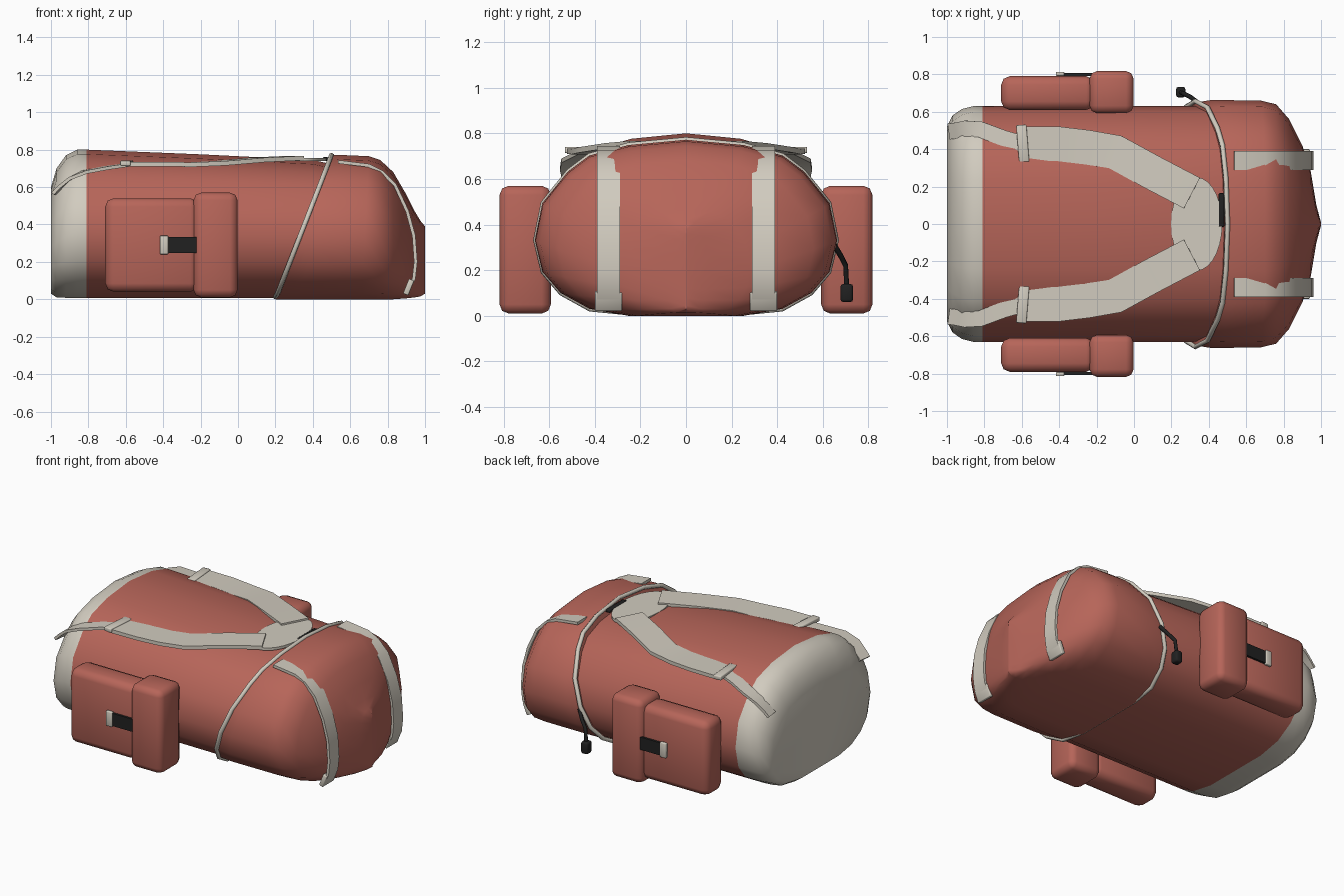
import bpy, bmesh, math
from mathutils import Vector, Matrix

cube = bpy.data.objects.get("Cube")
if cube:
    bpy.data.objects.remove(cube, do_unlink=True)


def material(name, rgb):
    m = bpy.data.materials.new(name)
    m.use_nodes = True
    m.diffuse_color = (*rgb, 1)
    m.node_tree.nodes["Principled BSDF"].inputs["Base Color"].default_value = (*rgb, 1)
    return m


RED = material("brick red fabric", (0.47, 0.13, 0.10))
CREAM = material("cream webbing", (0.64, 0.60, 0.52))
BLACK = material("black trim", (0.015, 0.015, 0.015))


def finish(name, bm, mats, angle=40):
    bmesh.ops.recalc_face_normals(bm, faces=bm.faces)
    mesh = bpy.data.meshes.new(name)
    bm.to_mesh(mesh)
    bm.free()
    ob = bpy.data.objects.new(name, mesh)
    bpy.context.collection.objects.link(ob)
    for m in mats:
        mesh.materials.append(m)
    bpy.ops.object.select_all(action='DESELECT')
    bpy.context.view_layer.objects.active = ob
    ob.select_set(True)
    bpy.ops.object.shade_smooth_by_angle(angle=math.radians(angle))
    return ob


def loft(rings):
    bm = bmesh.new()
    rows = [[bm.verts.new(p) for p in ring] for ring in rings]
    n = len(rows[0])
    for a, b in zip(rows, rows[1:]):
        for i in range(n):
            j = (i + 1) % n
            bm.faces.new((a[i], a[j], b[j], b[i]))
    bm.faces.new(rows[0])
    bm.faces.new(rows[-1])
    return bm


# Half cross-section of the bag: fraction of half width, fraction of height
HALF = [(0, 0), (.38, 0), (.64, .04), (.83, .13), (.95, .25), (1, .43),
        (.95, .64), (.78, .82), (.64, .91), (.38, .97), (0, 1)]
SECTION = HALF + [(-y, z) for y, z in HALF[-2:0:-1]]


def ring(x, half_width, top, bottom, lean=0):
    return [Vector((x + lean * z, half_width * y, bottom + (top - bottom) * z))
            for y, z in SECTION]


def ribbon(name, points, width, thick, mat, side=None):
    pts = [Vector(p) for p in points]
    rings = []
    for i, p in enumerate(pts):
        t = (pts[min(i + 1, len(pts) - 1)] - pts[max(i - 1, 0)]).normalized()
        s = (Vector(side) if side else Vector((0, 0, 1)).cross(t)).normalized()
        up = t.cross(s).normalized()
        rings.append([p + s * (a * width / 2) + up * (b * thick / 2)
                      for a, b in ((-1, -1), (1, -1), (1, 1), (-1, 1))])
    return finish(name, loft(rings), [mat], 35)


def box(name, center, size, mat, bevel=0, rot=(0, 0, 0)):
    bm = bmesh.new()
    bmesh.ops.create_cube(bm, size=1, matrix=Matrix.Diagonal((*size, 1)))
    if bevel:
        bmesh.ops.bevel(bm, geom=bm.edges[:], offset=bevel, segments=2,
                        profile=0.5, affect='EDGES')
    ob = finish(name, bm, [mat], 50)
    ob.location = center
    ob.rotation_euler = rot
    return ob


def cord(name, points, radius, mat, cyclic=False):
    cu = bpy.data.curves.new(name, 'CURVE')
    cu.dimensions = '3D'
    cu.bevel_depth = radius
    cu.bevel_resolution = 1
    cu.use_fill_caps = True
    sp = cu.splines.new('POLY')
    sp.points.add(len(points) - 1)
    for q, p in zip(sp.points, points):
        q.co = (*p, 1)
    sp.use_cyclic_u = cyclic
    cu.materials.append(mat)
    ob = bpy.data.objects.new(name, cu)
    bpy.context.collection.objects.link(ob)
    bpy.ops.object.select_all(action='DESELECT')
    bpy.context.view_layer.objects.active = ob
    ob.select_set(True)
    bpy.ops.object.convert(target='MESH')


# Main body with a cream base panel
bm = loft([ring(*r) for r in (
    (-1, .52, .60, .03), (-.97, .58, .70, .01), (-.92, .615, .77, .008),
    (-.86, .63, .80, .008), (-.81, .63, .80, .008), (-.2, .63, .775, .008),
    (.4, .63, .745, .008), (.6, .60, .70, .02))])
for f in bm.faces:
    f.material_index = 1 if f.calc_center_median().x < -.81 else 0
finish("body", bm, [RED, CREAM], 50)

# Lid with a leaning opening and a rounded end
opening = ring(.2, .65, .77, 0, .3)
finish("lid", loft([opening] + [ring(*r) for r in (
    (.32, .663, .772, 0, .22), (.66, .66, .765, 0, .04), (.76, .64, .745, 0),
    (.83, .56, .68, 0), (.90, .42, .56, .005), (.945, .28, .47, .01),
    (.975, .10, .42, .015), (1, .008, .39, .03))]), [RED], 50)

# Drawcord round the lid edge, with its black tail and toggle
cord("lid_edge_cord", [(p.x, p.y * 1.01, max(p.z, .014)) for p in opening],
     .014, CREAM, True)
cord("cord_tail", [(.34, .65, .31), (.30, .68, .26), (.26, .70, .22), (.25, .705, .12)],
     .012, BLACK)
box("cord_toggle", (.25, .705, .10), (.05, .055, .08), BLACK, .012)

# Yoke joining the shoulder straps, and the hang loop behind it
bm = bmesh.new()
bmesh.ops.create_cone(bm, cap_ends=True, segments=28, radius1=1, radius2=1, depth=1,
                      matrix=Matrix.Translation((.335, 0, .747))
                      @ Matrix.Diagonal((.137, .25, .018, 1)))
finish("yoke", bm, [CREAM])
box("hang_loop", (.468, .075, .75), (.03, .18, .02), BLACK, .005)

for name, s in (("left", 1), ("right", -1)):
    # Padded shoulder strap, buckle and lower webbing
    ribbon(name + "_shoulder_strap", [
        (.31, s * .165, .755), (.1, s * .275, .745), (-.1, s * .385, .727),
        (-.25, s * .41, .72), (-.4, s * .428, .722), (-.6, s * .43, .722)],
        .185, .024, CREAM)
    box(name + "_shoulder_buckle", (-.595, s * .43, .727), (.055, .20, .028), CREAM,
        .006, (0, 0, s * .08))
    ribbon(name + "_lower_webbing", [
        (-.58, s * .425, .72), (-.7, s * .46, .703), (-.82, s * .505, .68),
        (-.9, s * .51, .645), (-.95, s * .50, .60), (-.985, s * .495, .565)],
        .085, .018, CREAM)

    # Lid strap with its end buckle
    ribbon(name + "_lid_strap", [
        (.535, s * .34, .735), (.7, s * .34, .715), (.77, s * .34, .68),
        (.84, s * .34, .61), (.905, s * .34, .47), (.94, s * .34, .34),
        (.95, s * .34, .2), (.94, s * .34, .11), (.91, s * .34, .05)],
        .10, .018, CREAM, (0, 1, 0))
    box(name + "_lid_buckle", (.912, s * .34, .065), (.03, .12, .085), CREAM,
        .005, (0, .38, 0))

    # Side pouch, its flap, and the flap fastening
    box(name + "_pouch", (-.46, s * .70, .29), (.50, .18, .50), RED, .045)
    box(name + "_pouch_flap", (-.12, s * .705, .29), (.235, .225, .56), RED, .04)
    box(name + "_flap_tab", (-.30, s * .80, .29), (.17, .015, .085), BLACK)
    box(name + "_flap_buckle", (-.395, s * .803, .29), (.045, .022, .10), CREAM, .005)
